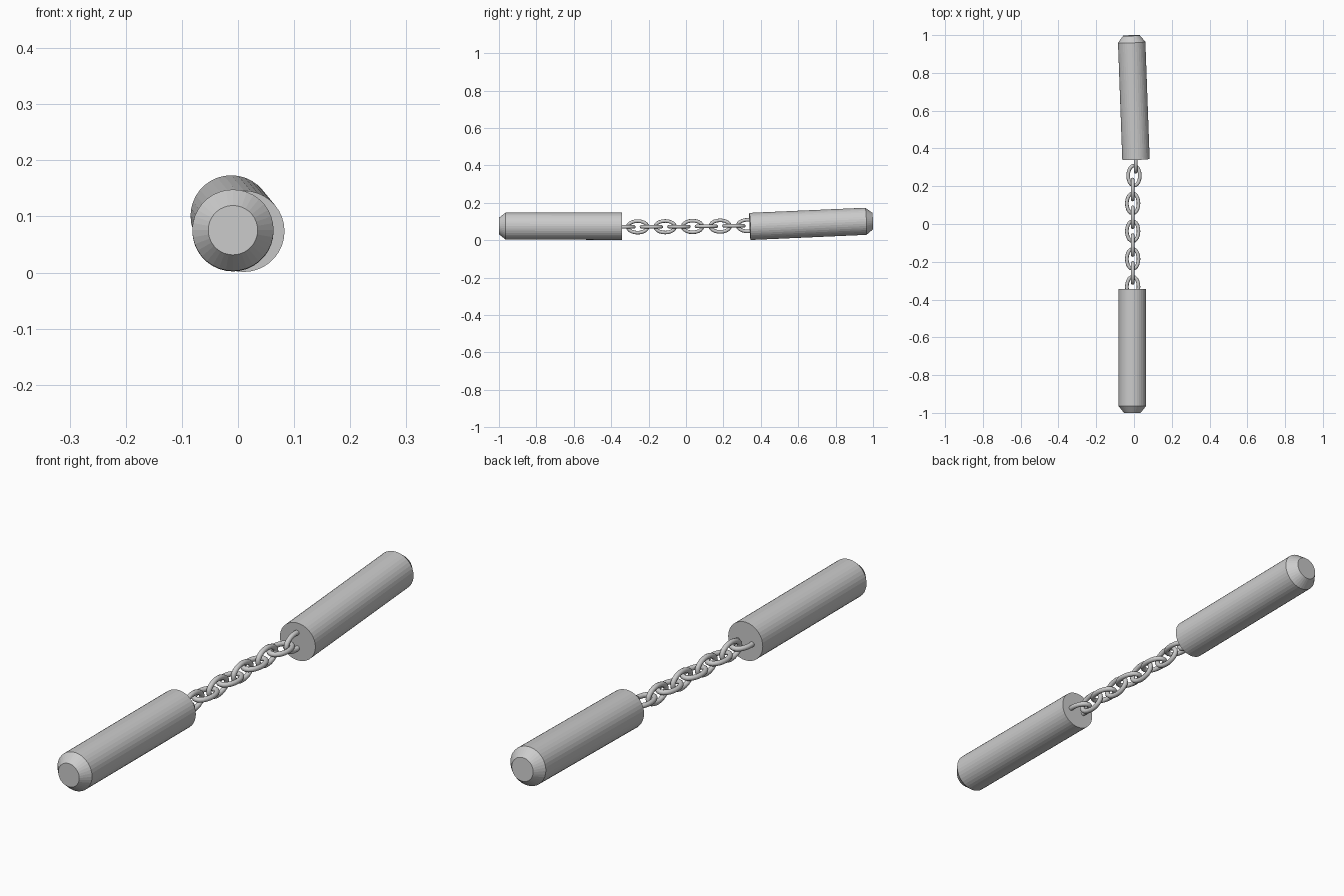
import bpy, bmesh
from math import sin, cos, pi
from mathutils import Vector

if "Cube" in bpy.data.objects:
    bpy.data.objects.remove(bpy.data.objects["Cube"])

SIDES = 36


def finish(bm, name, smooth_deg=0):
    bmesh.ops.recalc_face_normals(bm, faces=bm.faces)
    me = bpy.data.meshes.new(name)
    bm.to_mesh(me)
    bm.free()
    ob = bpy.data.objects.new(name, me)
    bpy.context.collection.objects.link(ob)
    if smooth_deg:
        bpy.context.view_layer.objects.active = ob
        ob.select_set(True)
        bpy.ops.object.shade_smooth_by_angle(angle=smooth_deg * pi / 180)
        ob.select_set(False)
    return ob


def handle(name, inner, outer, r=0.0725, r_end=0.044, chamfer=0.036):
    """Cylindrical grip from the chain end to the chamfered outer end."""
    inner, outer = Vector(inner), Vector(outer)
    axis = outer - inner
    length = axis.length
    bm = bmesh.new()
    rings = []
    for rad, h in ((r, 0), (r, length - chamfer), (r_end, length)):
        rings.append([bm.verts.new((rad * cos(2 * pi * i / SIDES),
                                    rad * sin(2 * pi * i / SIDES), h)) for i in range(SIDES)])
    for a, b in zip(rings, rings[1:]):
        for i in range(SIDES):
            j = (i + 1) % SIDES
            bm.faces.new((a[i], a[j], b[j], b[i]))
    bm.faces.new(rings[0])
    bm.faces.new(rings[-1])
    ob = finish(bm, name)
    ob.rotation_euler = axis.to_track_quat('Z', 'Y').to_euler()
    ob.location = inner
    return ob


def link(name, loc, upright, half_len=0.053, half_wid=0.031, wire=0.0095, n=20, m=10):
    """Oval chain link: round wire swept around an ellipse."""
    side = Vector((0, 0, 1)) if upright else Vector((1, 0, 0))
    along = Vector((0, 1, 0))
    up = side.cross(along)
    bm = bmesh.new()
    rings = []
    for i in range(n):
        t = 2 * pi * i / n
        p = along * half_len * cos(t) + side * half_wid * sin(t)
        out = (along * half_wid * cos(t) + side * half_len * sin(t)).normalized()
        rings.append([bm.verts.new(p + wire * (out * cos(2 * pi * k / m) + up * sin(2 * pi * k / m)))
                      for k in range(m)])
    for i in range(n):
        a, b = rings[i], rings[(i + 1) % n]
        for k in range(m):
            q = (k + 1) % m
            bm.faces.new((a[k], a[q], b[q], b[k]))
    ob = finish(bm, name, 40)
    ob.location = loc
    return ob


# two grips, the rear one slightly tilted
handle("front_handle", (-0.009, -0.343, 0.0745), (-0.009, -1.0, 0.0755))
handle("rear_handle", (0.0105, 0.342, 0.0735), (-0.0135, 0.998, 0.1025))

# chain of alternating links, the end ones sunk into the grips
COUNT = 10
for i in range(COUNT):
    y = -0.332 + i * 0.0735
    x = -0.007 if i < 8 else (0.0 if i == 8 else 0.009)
    z = 0.071 + 0.007 * (i / (COUNT - 1)) ** 2
    link(f"chain_link_{i + 1}", (x, y, z), upright=i % 2 == 1)
